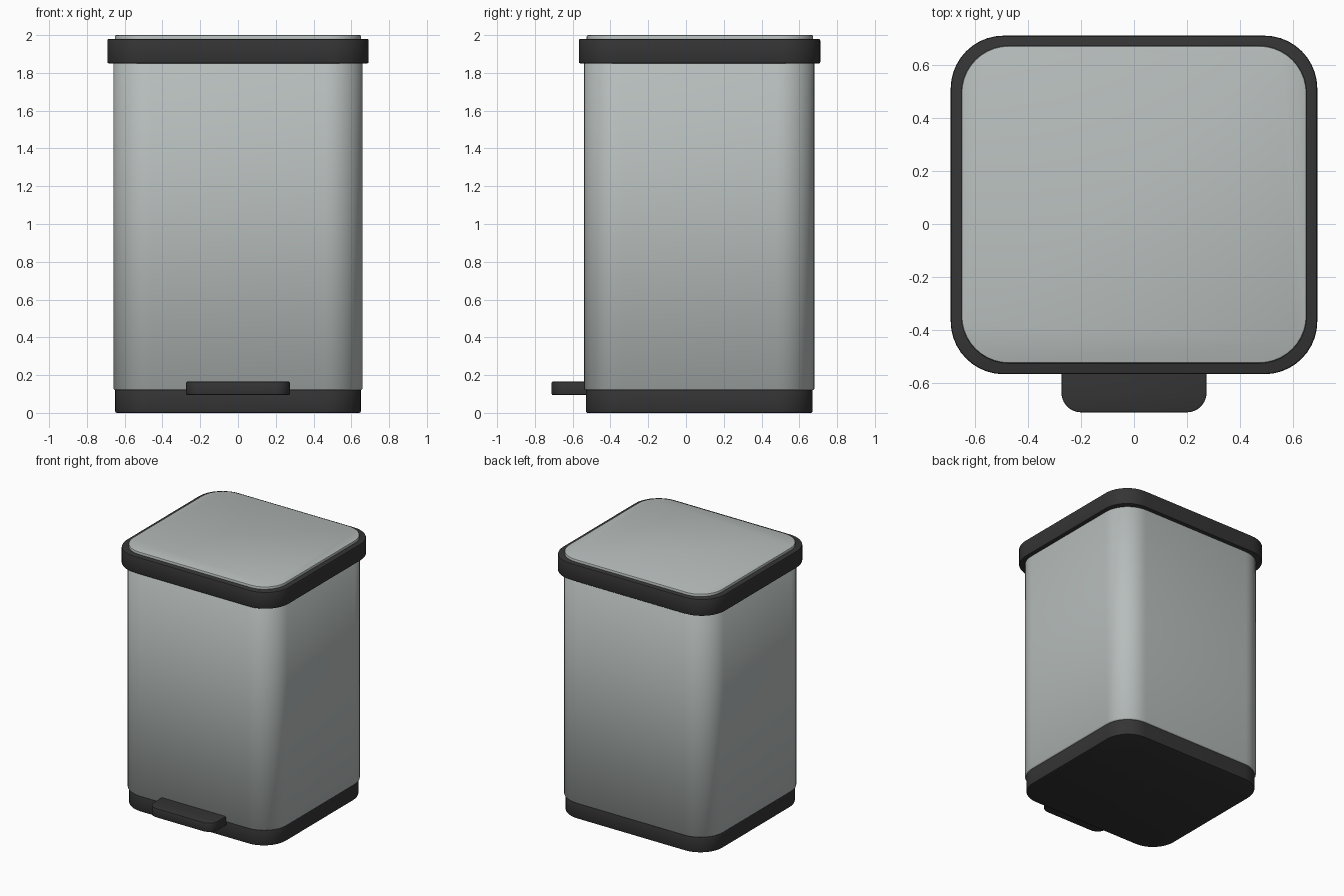
import bpy, bmesh
from math import sin, cos, pi, radians

cube = bpy.data.objects.get("Cube")
if cube:
    bpy.data.objects.remove(cube, do_unlink=True)


def material(name, rgb, metallic=0.0):
    mat = bpy.data.materials.new(name)
    mat.use_nodes = True
    mat.diffuse_color = (*rgb, 1)
    mat.node_tree.nodes["Principled BSDF"].inputs["Base Color"].default_value = (*rgb, 1)
    return mat


steel = material("brushed steel", (0.47, 0.51, 0.50))
plastic = material("black plastic", (0.035, 0.035, 0.035))


def rounded_outline(x0, x1, y0, y1, front_r, back_r, steps=10):
    """Counter-clockwise rectangle with rounded front and back corners."""
    points = []
    corners = [(x1, y1, -1, -1, back_r), (x0, y1, 1, -1, back_r),
               (x0, y0, 1, 1, front_r), (x1, y0, -1, 1, front_r)]
    for i, (x, y, sx, sy, r) in enumerate(corners):
        if r == 0:
            points.append((x, y))
            continue
        for k in range(steps + 1):
            a = (i + k / steps) * pi / 2
            points.append((x + sx * r + r * cos(a), y + sy * r + r * sin(a)))
    return points


def slab(name, outline, z0, z1, mat, edge, segments=2, fully_smooth=False):
    """Upright prism over an outline with softened top and bottom rims."""
    bm = bmesh.new()
    bottom = bm.faces.new([bm.verts.new((x, y, z0)) for x, y in outline])
    made = bmesh.ops.extrude_face_region(bm, geom=[bottom], use_keep_orig=True)
    top = [v for v in made["geom"] if isinstance(v, bmesh.types.BMVert)]
    bmesh.ops.translate(bm, verts=top, vec=(0, 0, z1 - z0))
    bmesh.ops.recalc_face_normals(bm, faces=bm.faces[:])
    rims = [e for e in bm.edges if abs(e.verts[0].co.z - e.verts[1].co.z) < 1e-5]
    bmesh.ops.bevel(bm, geom=rims, offset=edge, segments=segments, profile=0.5,
                    affect='EDGES')
    mesh = bpy.data.meshes.new(name)
    bm.to_mesh(mesh)
    bm.free()
    mesh.materials.append(mat)
    obj = bpy.data.objects.new(name, mesh)
    bpy.context.collection.objects.link(obj)
    bpy.ops.object.select_all(action='DESELECT')
    obj.select_set(True)
    bpy.context.view_layer.objects.active = obj
    if fully_smooth:
        bpy.ops.object.shade_smooth()
    else:
        bpy.ops.object.shade_smooth_by_angle(angle=radians(40))
    return obj


def bin_outline(half_width, front, back, radius):
    return rounded_outline(-half_width, half_width, front, back, radius, radius)


# Plastic foot, steel bucket, plastic lid rim and steel lid panel
slab("base", bin_outline(0.65, -0.53, 0.67, 0.19), 0, 0.13, plastic, 0.008)
slab("body", bin_outline(0.66, -0.54, 0.68, 0.2), 0.12, 1.87, steel, 0.008, 1, True)
slab("lid_rim", bin_outline(0.692, -0.567, 0.711, 0.2), 1.85, 1.98, plastic, 0.008)
slab("lid_panel", bin_outline(0.652, -0.526, 0.673, 0.18), 1.96, 2.0, steel, 0.008)

# Foot pedal
slab("pedal", rounded_outline(-0.274, 0.274, -0.711, -0.45, 0.075, 0),
     0.095, 0.165, plastic, 0.005)
